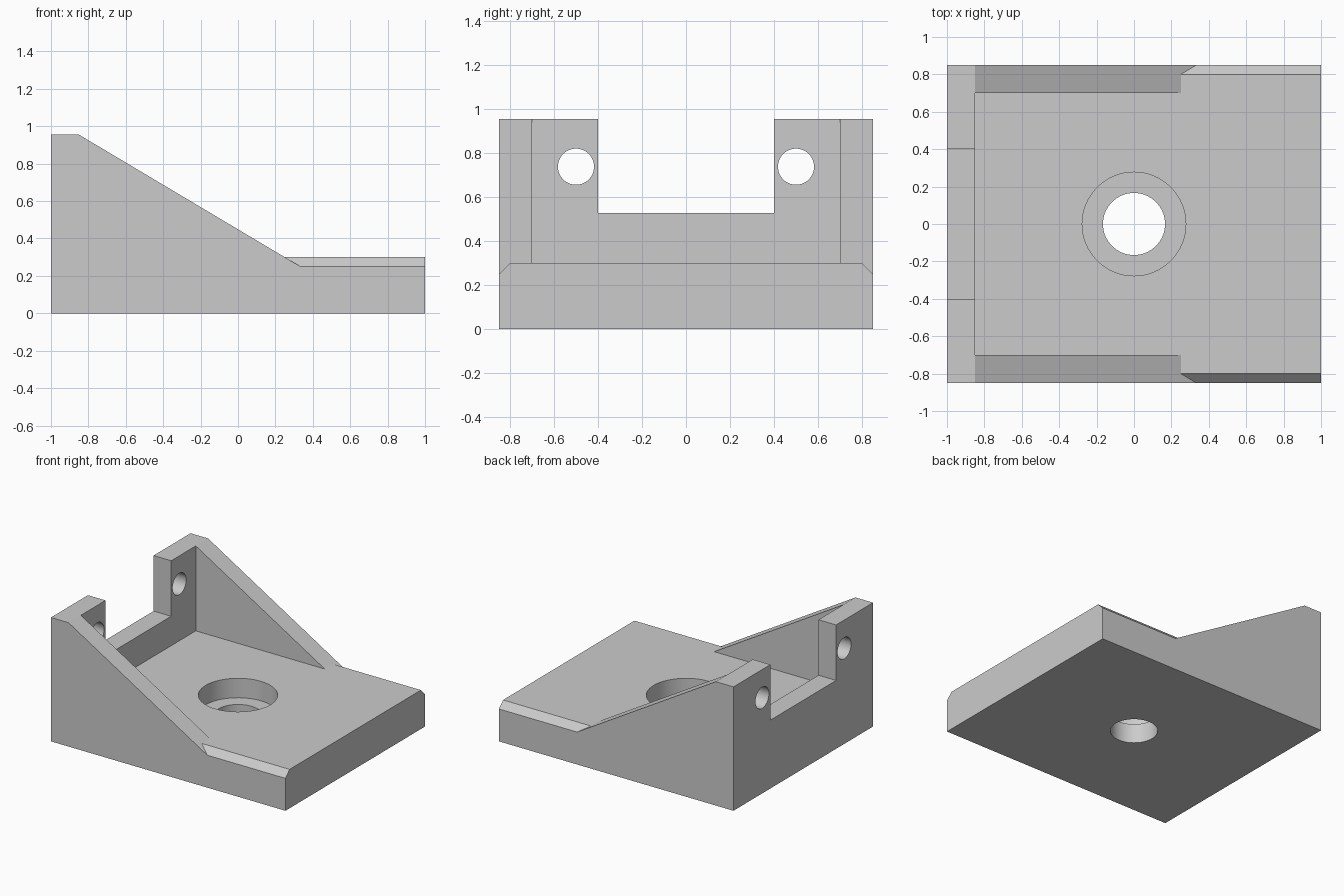
import bpy, bmesh, math
from mathutils import Matrix

if "Cube" in bpy.data.objects:
    bpy.data.objects.remove(bpy.data.objects["Cube"])

grey = bpy.data.materials.new("light grey")
grey.use_nodes = True
grey.diffuse_color = (0.6, 0.6, 0.6, 1)
grey.node_tree.nodes["Principled BSDF"].inputs["Base Color"].default_value = (0.6, 0.6, 0.6, 1)

HALF, TOP, DECK, CHAMFER = 0.85, 0.955, 0.30, 0.05
WALL_X, RIB_END = -0.85, 0.25      # inner face of the end wall, foot of the ribs
RUN = CHAMFER * (RIB_END - WALL_X) / (TOP - DECK)


def add_object(name, bm):
    bmesh.ops.recalc_face_normals(bm, faces=bm.faces)
    mesh = bpy.data.meshes.new(name)
    bm.to_mesh(mesh)
    bm.free()
    obj = bpy.data.objects.new(name, mesh)
    mesh.materials.append(grey)
    bpy.context.collection.objects.link(obj)
    return obj


def box(name, x, y, z):
    bm = bmesh.new()
    bmesh.ops.create_cube(bm, size=1)
    for v in bm.verts:
        v.co = [lo if c < 0 else hi for c, (lo, hi) in zip(v.co, (x, y, z))]
    return add_object(name, bm)


def cylinder(name, radius, depth, centre, axis="Z"):
    bm = bmesh.new()
    turn = Matrix.Rotation(math.pi / 2, 4, "Y") if axis == "X" else Matrix()
    bmesh.ops.create_cone(bm, cap_ends=True, segments=64, radius1=radius, radius2=radius,
                          depth=depth, matrix=Matrix.Translation(centre) @ turn)
    return add_object(name, bm)


# Wedge body: side profiles lofted across y, the outer pair dropped for the chamfer
bm = bmesh.new()
rings = []
for y, drop in ((-HALF, 1), (CHAMFER - HALF, 0), (HALF - CHAMFER, 0), (HALF, 1)):
    edge_z = DECK - drop * CHAMFER
    profile = ((-1, 0), (1, 0), (1, edge_z), (RIB_END + drop * RUN, edge_z),
               (WALL_X, TOP), (-1, TOP))
    rings.append([bm.verts.new((x, y, z)) for x, z in profile])
for a, b in zip(rings, rings[1:]):
    for i in range(len(a)):
        j = (i + 1) % len(a)
        bm.faces.new((a[i], a[j], b[j], b[i]))
bm.faces.new(rings[0])
bm.faces.new(rings[-1])
bracket = add_object("angle_bracket", bm)

# Cutters: pocket between the ribs, wall notch, mounting hole and wall holes
cutters = [
    box("pocket_cutter", (WALL_X, 0.4), (-0.7, 0.7), (DECK, 1.2)),
    box("notch_cutter", (-1.2, -0.7), (-0.4, 0.4), (0.527, 1.2)),
    cylinder("counterbore_cutter", 0.277, 0.5, (0, 0, 0.4)),
    cylinder("mounting_hole_cutter", 0.166, 0.8, (0, 0, 0.1)),
]
for side, y in (("right", -0.5), ("left", 0.5)):
    cutters.append(cylinder(side + "_wall_hole_cutter", 0.082, 0.4, (-0.925, y, 0.738), "X"))

bpy.context.view_layer.objects.active = bracket
for cutter in cutters:
    mod = bracket.modifiers.new(cutter.name, "BOOLEAN")
    mod.operation = "DIFFERENCE"
    mod.solver = "EXACT"
    mod.object = cutter
    bpy.ops.object.modifier_apply(modifier=mod.name)
    bpy.data.objects.remove(cutter)

# Smooth bores, crisp edges
bpy.ops.object.select_all(action="DESELECT")
bracket.select_set(True)
bpy.ops.object.shade_smooth_by_angle(angle=math.radians(20))
